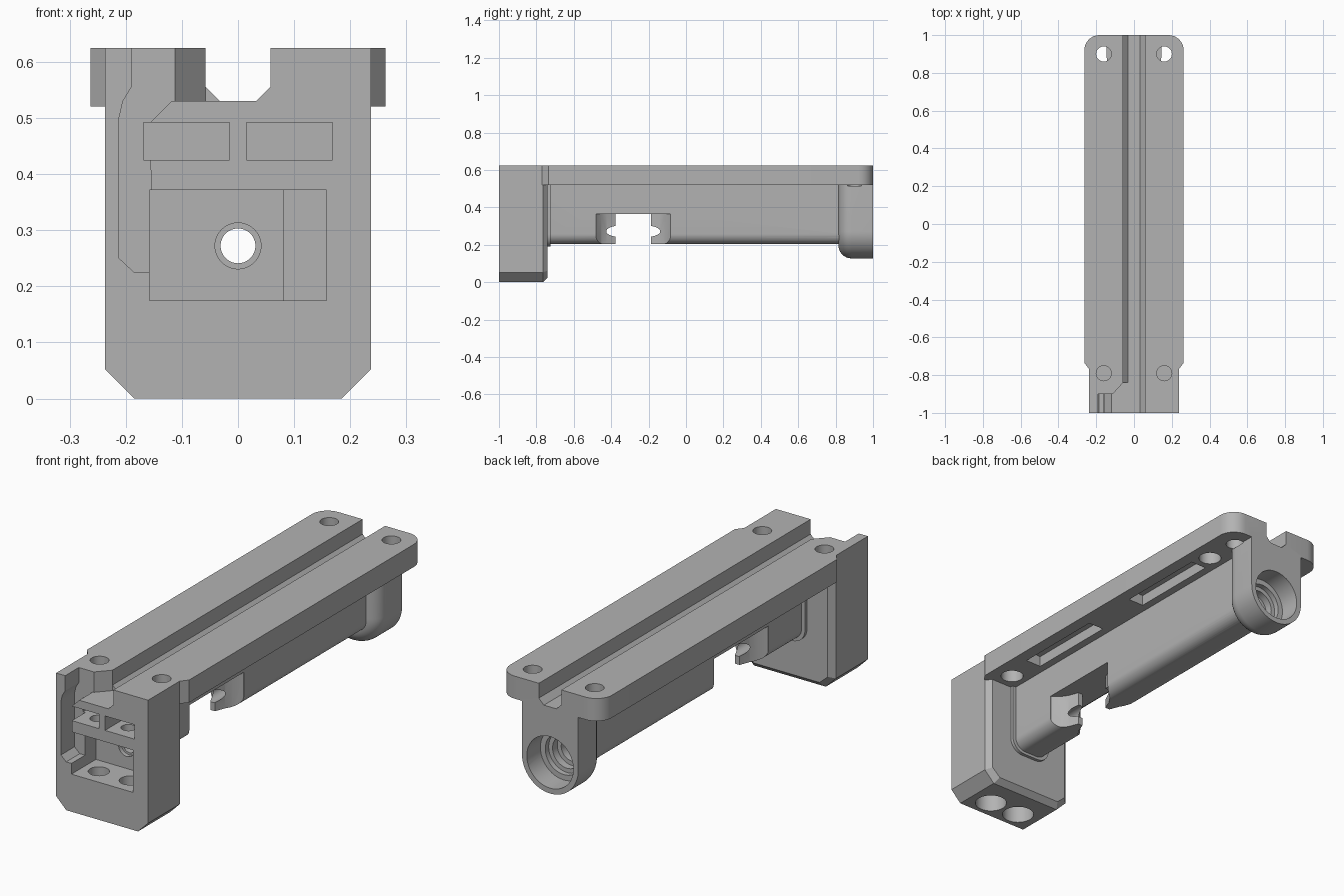
import bpy, bmesh, math

cube = bpy.data.objects.get("Cube")
if cube:
    bpy.data.objects.remove(cube, do_unlink=True)

grey = bpy.data.materials.new("plain_grey")
grey.use_nodes = True
tone = (0.45, 0.45, 0.45, 1)
grey.diffuse_color = tone
grey.node_tree.nodes["Principled BSDF"].inputs["Base Color"].default_value = tone


def loft(name, rings):
    """Closed solid through rings of equal point count."""
    bm = bmesh.new()
    loops = [[bm.verts.new(p) for p in ring] for ring in rings]
    n = len(loops[0])
    for a, b in zip(loops, loops[1:]):
        for i in range(n):
            j = (i + 1) % n
            bm.faces.new((a[i], a[j], b[j], b[i]))
    bm.faces.new(loops[0])
    bm.faces.new(loops[-1])
    bmesh.ops.recalc_face_normals(bm, faces=bm.faces)
    mesh = bpy.data.meshes.new(name)
    bm.to_mesh(mesh)
    bm.free()
    mesh.materials.append(grey)
    ob = bpy.data.objects.new(name, mesh)
    bpy.context.collection.objects.link(ob)
    return ob


def prism(name, pts, lo, hi, axis):
    """Extrude a flat outline along y (x,z points) or z (x,y points)."""
    put = (lambda p, t: (p[0], t, p[1])) if axis == "y" else (lambda p, t: (p[0], p[1], t))
    return loft(name, [[put(p, t) for p in pts] for t in (lo, hi)])


def box(name, x, y, z):
    return prism(name, [(x[0], y[0]), (x[1], y[0]), (x[1], y[1]), (x[0], y[1])], *z, "z")


def arc(cx, cy, r, a0, a1, n=8):
    angles = [math.radians(a0 + (a1 - a0) * i / n) for i in range(n + 1)]
    return [(cx + r * math.cos(a), cy + r * math.sin(a)) for a in angles]


def rod(name, c, r, lo, hi, axis):
    return prism(name, arc(*c, r, 0, 352.5, 47), lo, hi, axis)


def mirrored(half):
    """Close an outline drawn on the +x side."""
    return half + [(-x, y) for x, y in reversed(half)]


def combine(target, tool, operation):
    mod = target.modifiers.new(operation, "BOOLEAN")
    mod.operation = operation
    mod.solver = "EXACT"
    mod.object = tool
    bpy.context.view_layer.objects.active = target
    bpy.ops.object.modifier_apply(modifier=mod.name)
    bpy.data.objects.remove(tool, do_unlink=True)


AXIS_Z = 0.272   # height of the long bore
TOP = 0.625

# Front block with chamfered foot and chamfered rear edges
def block_ring(y, d):
    half = [(0.185 - d * 0.6, d), (0.237 - d, 0.052 + d * 0.4), (0.237 - d, TOP)]
    return [(x, y, z) for x, z in mirrored(half)]

body = loft("rail_mount_body", [block_ring(-1, 0), block_ring(-0.765, 0), block_ring(-0.74, 0.025)])

# Top plate with rounded rear corners
plate = mirrored([(0.236, -0.77), (0.263, -0.735)] + arc(0.183, 0.92, 0.08, 0, 90))
combine(body, prism("plate", plate, 0.52, TOP, "z"), "UNION")

# Beam under the plate, with a lip where it meets the block
def beam_outline(w, bottom, r):
    return mirrored(arc(w - r, bottom + r, r, -90, 0) + [(w, 0.527)])

combine(body, prism("beam", beam_outline(0.088, 0.203, 0.055), -0.76, 0.9, "y"), "UNION")
combine(body, prism("beam_lip", beam_outline(0.105, 0.19, 0.065), -0.75, -0.725, "y"), "UNION")

# Rear boss, a U shape with a rounded inner edge
def boss_ring(y, r):
    pts = [(r, 0.526)] + arc(0, AXIS_Z, r, 0, -180, 32) + [(-r, 0.526)]
    return [(x, y, z) for x, z in pts]

rings = [boss_ring(0.885 - 0.07 * math.cos(a), 0.075 + 0.07 * math.sin(a))
         for a in [math.radians(11.25 * i) for i in range(9)]]
combine(body, loft("boss", rings + [boss_ring(1, 0.145)]), "UNION")

cutters = []

# Long chamfered groove in the top
groove = mirrored([(0.032, 0.53), (0.058, 0.556), (0.058, 0.7)])
cutters.append(prism("groove", groove, -1.1, 1.1, "y"))

# Cable channel on the front face, and its slanted way into the groove
channel = [(-0.19, 0.7), (-0.19, 0.555), (-0.205, 0.53), (-0.212, 0.5), (-0.212, 0.25),
           (-0.185, 0.225), (-0.15, 0.225), (-0.158, 0.49), (-0.118, 0.53), (0, 0.53), (0, 0.7)]
cutters.append(prism("channel", channel, -1.1, -0.9, "y"))
cutters.append(prism("channel_exit", [(-0.112, -1.05), (-0.112, -0.9), (-0.058, -0.84),
                                      (0, -0.84), (0, -1.05)], 0.53, 0.7, "z"))

# Front pocket, deeper on one side, and two slots above it
cutters.append(box("pocket", (-0.158, 0.158), (-1.1, -0.85), (0.175, 0.372)))
cutters.append(box("deep_pocket", (-0.158, 0.08), (-1.1, -0.82), (0.175, 0.372)))
for s in (-1, 1):
    xs = sorted((s * 0.015, s * 0.168))
    cutters.append(box("slot", xs, (-1.1, -0.85), (0.425, 0.492)))
    # Screw holes through the foot and the shelf
    cutters.append(rod("foot_hole", (s * 0.08, -0.91), 0.07, -0.1, 0.12, "z"))
    cutters.append(rod("foot_bore", (s * 0.08, -0.91), 0.045, 0.05, 0.2, "z"))
    cutters.append(rod("shelf_hole", (s * 0.08, -0.92), 0.032, 0.35, 0.45, "z"))
    # Holes in the plate
    cutters.append(rod("rear_hole", (s * 0.16, 0.9), 0.04, 0.515, 0.7, "z"))
    cutters.append(rod("front_hole", (s * 0.16, -0.79), 0.04, 0.51, 0.7, "z"))
    # Blind holes and long pockets under the plate
    for y in (-0.66, 0.73):
        cutters.append(rod("under_hole", (s * 0.165, y), 0.05, 0.45, 0.585, "z"))
    for y in (-0.29, 0.43):
        xs = sorted((s * 0.125, s * 0.205))
        cutters.append(box("under_pocket", xs, (y - 0.22, y + 0.22), (0.45, 0.57)))

# Gap in the beam, leaving a pointed nose on each side
mid, side = -0.282, [(0.2, 0.203), (0.086, 0.2), (0.05, 0.172), (0.03, 0.142), (0.012, 0.095)]
upper = side + [(-x, y) for x, y in reversed(side)]
gap = [(x, mid + y) for x, y in upper] + [(x, mid - y) for x, y in reversed(upper)]
cutters.append(prism("gap", gap, 0.1, 0.365, "z"))

# Stepped bore along the beam
for r, lo, hi in ((0.031, -0.9, 1.1), (0.041, -0.9, -0.8), (0.055, 0.75, 1.1),
                  (0.075, 0.84, 1.1), (0.095, 0.875, 1.1), (0.12, 0.9, 1.1)):
    cutters.append(rod("bore", (0, AXIS_Z), r, lo, hi, "y"))

for cutter in cutters:
    combine(body, cutter, "DIFFERENCE")

bpy.ops.object.select_all(action="DESELECT")
body.select_set(True)
bpy.context.view_layer.objects.active = body
bpy.ops.object.shade_smooth_by_angle(angle=math.radians(25))
